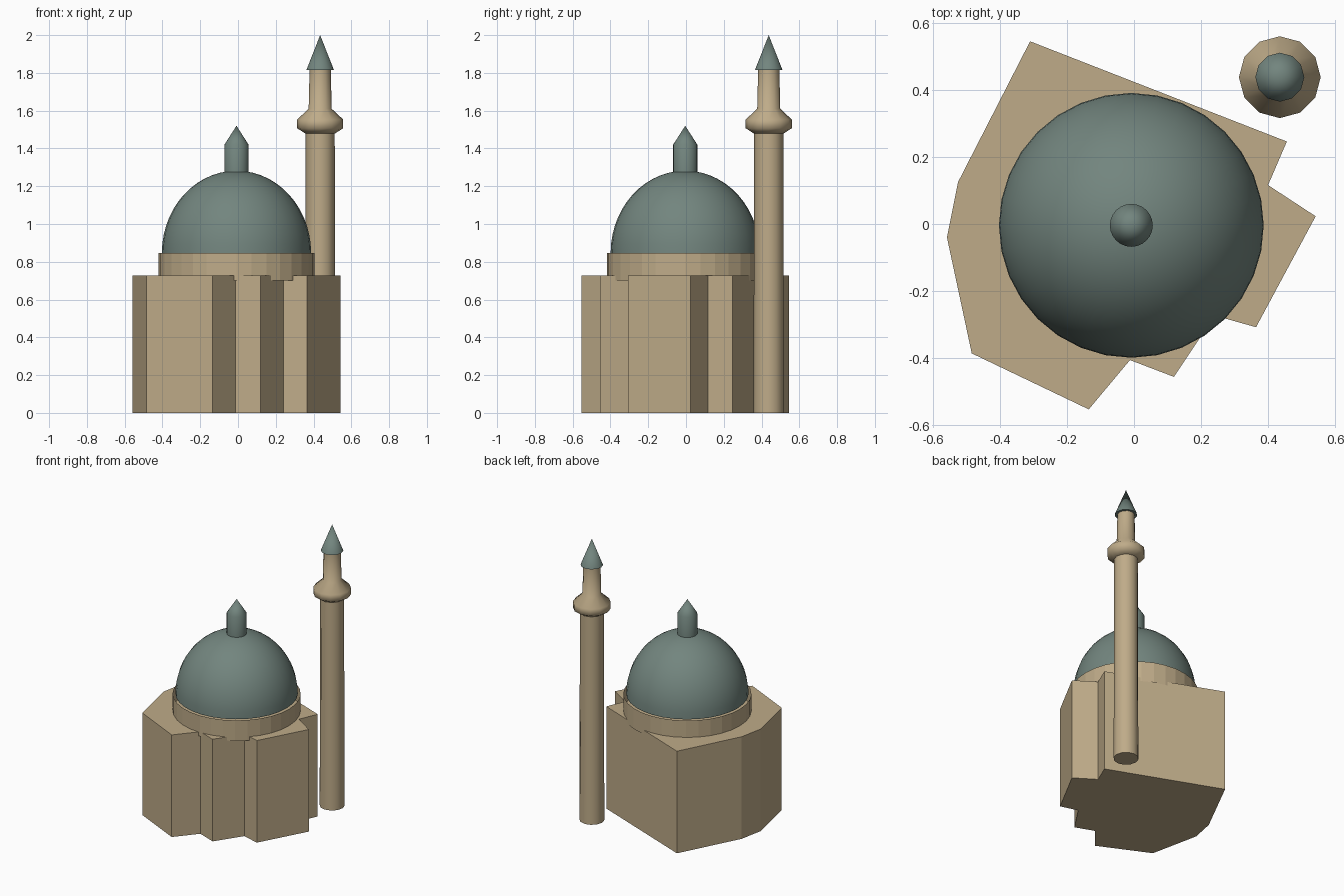
import bpy, bmesh, math

if "Cube" in bpy.data.objects:
    bpy.data.objects.remove(bpy.data.objects["Cube"])


def material(name, rgb):
    m = bpy.data.materials.new(name)
    m.diffuse_color = (*rgb, 1)
    m.use_nodes = True
    m.node_tree.nodes["Principled BSDF"].inputs["Base Color"].default_value = m.diffuse_color
    return m


STONE = material("sandstone", (0.52, 0.41, 0.25))
LEAD = material("grey_green_lead", (0.17, 0.235, 0.21))


def finish(bm, name, mat, smooth=None):
    bmesh.ops.recalc_face_normals(bm, faces=bm.faces)
    me = bpy.data.meshes.new(name)
    bm.to_mesh(me)
    bm.free()
    me.materials.append(mat)
    ob = bpy.data.objects.new(name, me)
    bpy.context.collection.objects.link(ob)
    if smooth:
        bpy.ops.object.select_all(action='DESELECT')
        ob.select_set(True)
        bpy.context.view_layer.objects.active = ob
        bpy.ops.object.shade_smooth_by_angle(angle=math.radians(smooth))
    return ob


def lathe(name, profile, centre, sides, mat, smooth=None, cap_bottom=False):
    """Turn a (radius, z) profile around a vertical axis."""
    bm = bmesh.new()
    rings = []
    for r, z in profile:
        n = sides if r > 1e-5 else 1
        rings.append([bm.verts.new((centre[0] + r * math.cos(2 * math.pi * i / sides),
                                    centre[1] + r * math.sin(2 * math.pi * i / sides), z))
                      for i in range(n)])
    for a, b in zip(rings, rings[1:]):
        for i in range(sides):
            j = (i + 1) % sides
            if len(b) == 1:
                bm.faces.new((a[i], a[j], b[0]))
            else:
                bm.faces.new((a[i], a[j], b[j], b[i]))
    if cap_bottom:
        bm.faces.new(rings[0][::-1])
    return finish(bm, name, mat, smooth)


# irregular prayer hall: extruded footprint
FOOTPRINT = [(-0.31, 0.545), (-0.525, 0.125), (-0.558, -0.04), (-0.484, -0.386),
             (-0.135, -0.553), (-0.012, -0.406), (0.119, -0.456), (0.241, -0.273),
             (0.364, -0.308), (0.542, 0.023), (0.40, 0.116), (0.456, 0.246)]
bm = bmesh.new()
base = bm.faces.new([bm.verts.new((x, y, 0)) for x, y in FOOTPRINT])
top = bmesh.ops.extrude_face_region(bm, geom=[base], use_keep_orig=True)
bmesh.ops.translate(bm, vec=(0, 0, 0.727),
                    verts=[v for v in top["geom"] if isinstance(v, bmesh.types.BMVert)])
finish(bm, "hall", STONE)

# open drum ring, dome and finial
C = (-0.008, -0.004)
lathe("drum", [(0.413, 0.70), (0.413, 0.847)], C, 32, STONE)
steps = 14
dome = [(0.395 * math.cos(math.pi / 2 * i / steps),
         0.847 + 0.435 * math.sin(math.pi / 2 * i / steps)) for i in range(steps + 1)]
lathe("dome", dome, C, 32, LEAD, 40)
lathe("dome_finial", [(0.064, 1.265), (0.064, 1.42), (0, 1.52)], C, 24, LEAD, 35, True)

# minaret: shaft, balcony with upper shaft, pointed cap
M = (0.435, 0.438)
lathe("minaret_shaft", [(0.081, 0), (0.077, 1.49)], M, 12, STONE, 40, True)
lathe("minaret_balcony", [(0.08, 1.48), (0.122, 1.507), (0.122, 1.553), (0.061, 1.61),
                          (0.056, 1.82)], M, 12, STONE, 65, True)
lathe("minaret_cap", [(0.073, 1.815), (0, 2.0)], M, 12, LEAD, 40, True)
